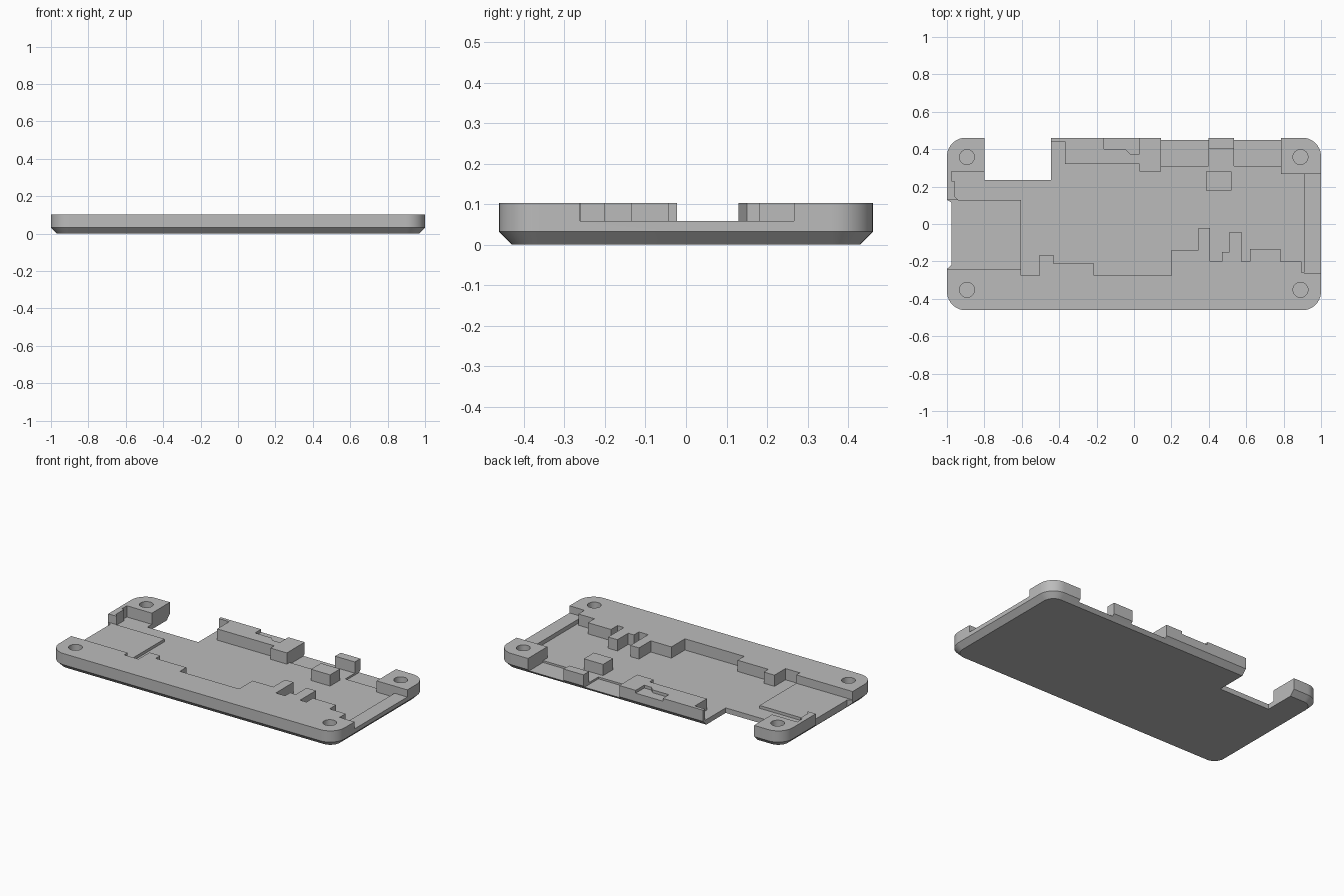
import bpy, bmesh, math

cube = bpy.data.objects.get("Cube")
if cube:
    bpy.data.objects.remove(cube, do_unlink=True)

grey = bpy.data.materials.new("plain grey")
grey.use_nodes = True
colour = (0.5, 0.5, 0.5, 1)
grey.diffuse_color = colour
grey.node_tree.nodes["Principled BSDF"].inputs["Base Color"].default_value = colour

TOP, FLOOR, CHAMFER, OVER = 0.103, 0.032, 0.032, 0.2


def loft(name, rings):
    """Solid through stacked rings of (points, z)."""
    bm = bmesh.new()
    loops = [[bm.verts.new((x, y, z)) for x, y in pts] for pts, z in rings]
    bm.faces.new(loops[0])
    bm.faces.new(loops[-1])
    for low, high in zip(loops, loops[1:]):
        for i in range(len(low)):
            j = (i + 1) % len(low)
            bm.faces.new((low[i], low[j], high[j], high[i]))
    bmesh.ops.recalc_face_normals(bm, faces=bm.faces)
    mesh = bpy.data.meshes.new(name)
    bm.to_mesh(mesh)
    bm.free()
    mesh.materials.append(grey)
    obj = bpy.data.objects.new(name, mesh)
    bpy.context.collection.objects.link(obj)
    return obj


def rect(x0, x1, y0, y1):
    return [(x0, y0), (x1, y0), (x1, y1), (x0, y1)]


def circle(x, y, r, n=32):
    return [(x + r * math.cos(math.tau * i / n), y + r * math.sin(math.tau * i / n))
            for i in range(n)]


def rounded(inset, hx=1.0, hy=0.461, r=0.1, steps=10):
    pts = []
    for k, (sx, sy) in enumerate([(1, 1), (-1, 1), (-1, -1), (1, -1)]):
        for i in range(steps + 1):
            a = math.pi / 2 * (k + i / steps)
            pts.append((sx * (hx - r) + (r - inset) * math.cos(a),
                        sy * (hy - r) + (r - inset) * math.sin(a)))
    return pts


# Tray body with a chamfered underside
body = loft("case_base", [(rounded(0.032), 0), (rounded(0), CHAMFER), (rounded(0), TOP)])


def cut(points, bottom):
    cutter = loft("cutter", [(points, bottom), (points, OVER)])
    cutter.hide_render = True
    mod = body.modifiers.new("cut", "BOOLEAN")
    mod.operation = "DIFFERENCE"
    mod.solver = "EXACT"
    mod.object = cutter
    bpy.context.view_layer.objects.active = body
    bpy.ops.object.modifier_apply(modifier=mod.name)
    bpy.data.objects.remove(cutter, do_unlink=True)


# Main cavity: stepped front wall as (x, y) runs, then the back wall
front_steps = [(-0.605, -0.275), (-0.505, -0.165), (-0.43, -0.21), (-0.215, -0.275),
               (0.2, -0.14), (0.345, -0.022), (0.405, -0.2), (0.47, -0.15),
               (0.51, -0.042), (0.575, -0.2), (0.62, -0.135), (0.782, -0.2), (0.895, -0.26)]
cavity = []
for (x, y), (nx, _) in zip(front_steps, front_steps[1:] + [(0.91, 0)]):
    cavity += [(x, y), (nx, y)]
cavity += [(0.91, 0.267), (0.785, 0.267), (0.785, 0.6), (0.535, 0.6), (0.535, 0.405),
           (0.397, 0.405), (0.397, 0.6), (0.145, 0.6), (0.145, 0.282), (0.03, 0.282),
           (0.03, 0.32), (-0.37, 0.32), (-0.37, 0.44), (-0.5, 0.44), (-0.5, 0.28),
           (-0.975, 0.28), (-0.975, 0.23), (-0.96, 0.23), (-0.96, 0.15),
           (-0.94, 0.128), (-0.605, 0.128)]
cut(cavity, FLOOR)

# Raised card ledge, raised end sill and sunken connector bays
cut(rect(-1.1, -0.604, -0.24, 0.129), 0.05)
cut(rect(0.909, 1.1, -0.262, 0.267), 0.058)
cut(rect(0.145, 0.397, 0.31, 0.6), 0.02)
cut(rect(0.535, 0.785, 0.31, 0.6), 0.02)

# Shallow recess on the back wall
cut([(-0.16, 0.6), (-0.16, 0.4), (-0.045, 0.4), (-0.02, 0.375), (0.03, 0.375), (0.03, 0.6)], 0.085)

# Open notch through the back and card slot relief on the end
cut(rect(-0.8, -0.443, 0.235, 0.6), -0.1)
cut([(-1.1, -0.24), (-1, -0.24), (-0.975, -0.218), (-0.975, 0.115), (-1, 0.128), (-1.1, 0.128)], -0.1)

# Screw holes
for hx in (-0.893, 0.89):
    for hy in (-0.352, 0.358):
        cut(circle(hx, hy, 0.04), FLOOR)

# Free-standing support block
block = loft("support_block", [(rect(0.385, 0.52, 0.18, 0.28), z) for z in (FLOOR - 0.005, TOP)])

bpy.ops.object.select_all(action="DESELECT")
for obj in (body, block):
    obj.select_set(True)
bpy.context.view_layer.objects.active = body
bpy.ops.object.shade_smooth_by_angle(angle=math.radians(25))
